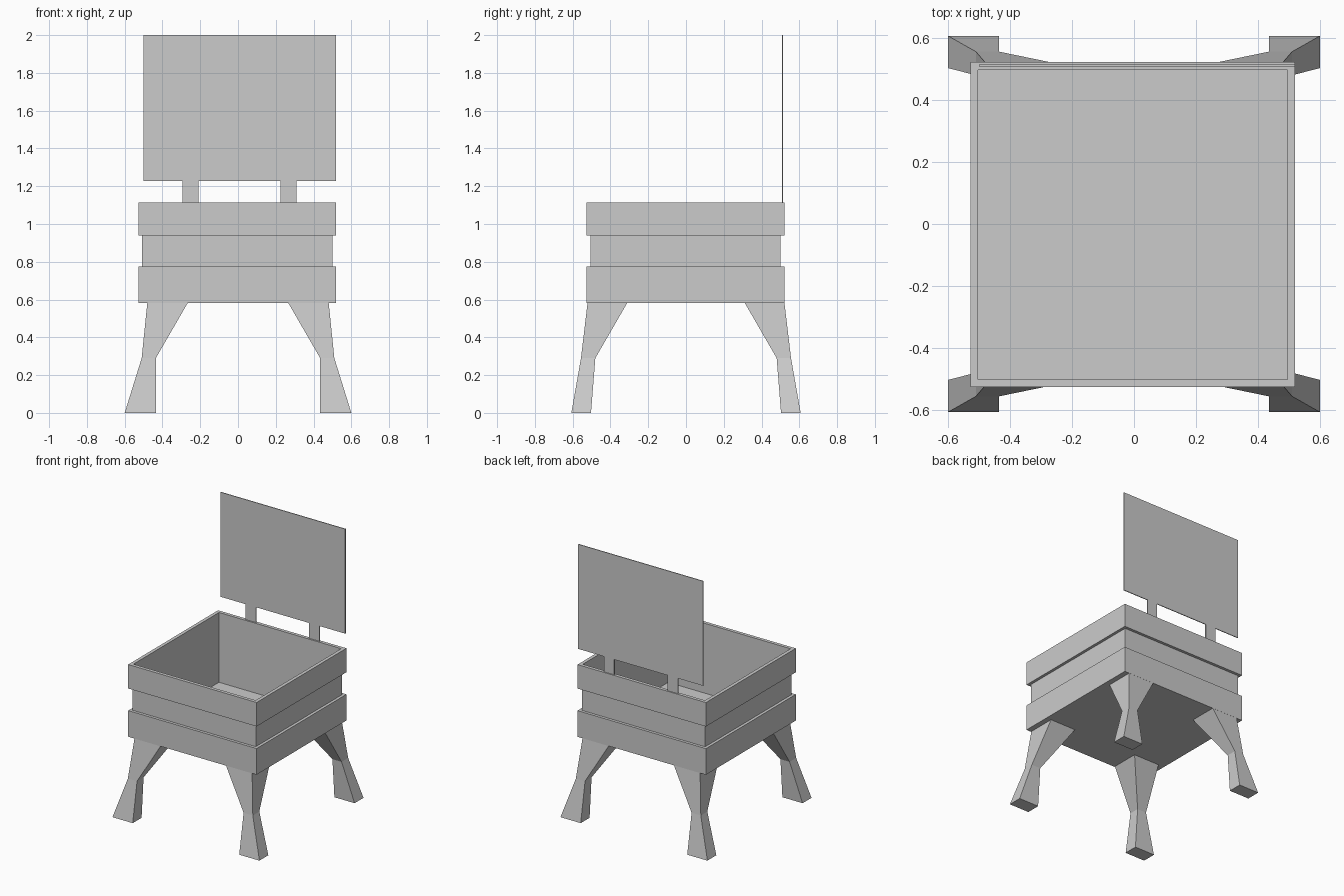
import bpy, bmesh

if "Cube" in bpy.data.objects:
    bpy.data.objects.remove(bpy.data.objects["Cube"])


def make_object(name, bm):
    bmesh.ops.recalc_face_normals(bm, faces=bm.faces)
    me = bpy.data.meshes.new(name)
    bm.to_mesh(me)
    bm.free()
    ob = bpy.data.objects.new(name, me)
    bpy.context.collection.objects.link(ob)
    return ob


def loft(name, sections):
    """Skin a stack of rectangles (x0, x1, y0, y1, z) and cap both ends."""
    bm = bmesh.new()
    rings = [[bm.verts.new(p) for p in
              ((x0, y0, z), (x1, y0, z), (x1, y1, z), (x0, y1, z))]
             for x0, x1, y0, y1, z in sections]
    for a, b in zip(rings, rings[1:]):
        for i in range(4):
            j = (i + 1) % 4
            bm.faces.new((a[i], a[j], b[j], b[i]))
    bm.faces.new(rings[0][::-1])
    bm.faces.new(rings[-1])
    return make_object(name, bm)


# Open box: outside from the base up over the rim, then down the inside to the floor
CX, CY = -0.004, -0.002
profile = [(0.524, 0.582), (0.524, 0.775), (0.503, 0.775), (0.503, 0.938),
           (0.524, 0.938), (0.524, 1.115), (0.499, 1.115), (0.499, 0.775),
           (0.502, 0.775), (0.502, 0.598)]
loft("box_body", [(CX - r, CX + r, CY - r, CY + r, z) for r, z in profile])

# Four splayed legs: one shape mirrored to each corner
leg = [(0.435, 0.60, 0.503, 0.607, 0.0),
       (0.435, 0.51, 0.48, 0.556, 0.29),
       (0.265, 0.48, 0.31, 0.521, 0.584)]
for side, sx in (("left", -1), ("right", 1)):
    for end, sy in (("front", -1), ("back", 1)):
        loft(f"{end}_{side}_leg",
             [(*sorted((sx * a, sx * b)), *sorted((sy * c, sy * d)), z)
              for a, b, c, d, z in leg])

# Thin backboard with its two supporting tabs
Y0, Y1 = 0.508, 0.514
for name, x0, x1, z0, z1 in (("backboard", -0.50, 0.52, 1.228, 2.0),
                             ("left_tab", -0.295, -0.21, 1.11, 1.228),
                             ("right_tab", 0.226, 0.311, 1.11, 1.228)):
    loft(name, [(x0, x1, Y0, Y1, z0), (x0, x1, Y0, Y1, z1)])
